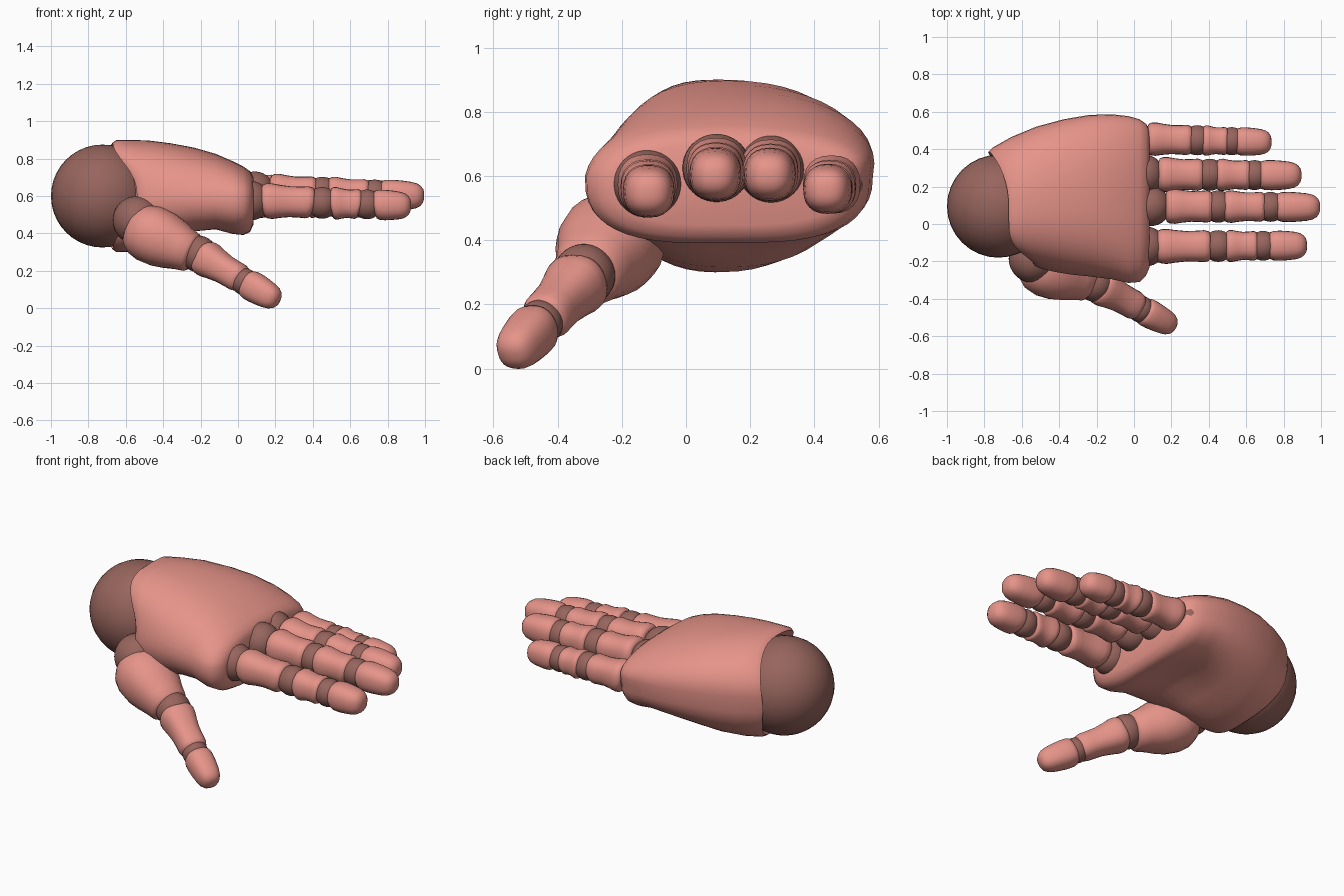
import bpy, bmesh, math
from mathutils import Vector

if "Cube" in bpy.data.objects:
    bpy.data.objects.remove(bpy.data.objects["Cube"])


def material(name, rgb):
    m = bpy.data.materials.new(name)
    m.diffuse_color = (*rgb, 1)
    m.use_nodes = True
    m.node_tree.nodes["Principled BSDF"].inputs["Base Color"].default_value = m.diffuse_color
    return m


SKIN = material("salmon", (0.79, 0.295, 0.25))
JOINT = material("dark_rose", (0.31, 0.13, 0.11))


def loft(name, rings, mat):
    """Skin a list of closed rings and cap both ends."""
    bm = bmesh.new()
    loops = [[bm.verts.new(p) for p in ring] for ring in rings]
    n = len(loops[0])
    for a, b in zip(loops, loops[1:]):
        for i in range(n):
            j = (i + 1) % n
            bm.faces.new((a[i], a[j], b[j], b[i]))
    bm.faces.new(loops[0])
    bm.faces.new(loops[-1])
    bmesh.ops.recalc_face_normals(bm, faces=bm.faces)
    mesh = bpy.data.meshes.new(name)
    bm.to_mesh(mesh)
    bm.free()
    mesh.materials.append(mat)
    ob = bpy.data.objects.new(name, mesh)
    bpy.context.collection.objects.link(ob)
    smooth(ob)


def smooth(ob):
    bpy.ops.object.select_all(action='DESELECT')
    ob.select_set(True)
    bpy.context.view_layer.objects.active = ob
    bpy.ops.object.shade_smooth_by_angle(angle=math.radians(50))


def ball(name, centre, r):
    bpy.ops.mesh.primitive_uv_sphere_add(segments=32, ring_count=20, radius=r, location=centre)
    ob = bpy.context.object
    ob.name = name
    ob.data.materials.append(JOINT)
    smooth(ob)


def spow(v, e):
    return math.copysign(abs(v) ** e, v)


# Profiles: (position along the segment, relative thickness)
PHALANX = [(0, .74), (.03, .92), (.1, 1.01), (.2, 1.03), (.35, .97), (.55, .92),
           (.75, .95), (.88, .99), (.96, .93), (1, .76)]
TIP = [(0, .74), (.04, .92), (.13, 1.01), (.3, 1.04), (.5, 1.02), (.7, .97),
       (.83, .88), (.92, .72), (.975, .5), (1, .24)]
THUMB_BASE = [(0, .5), (.05, .72), (.15, .9), (.3, 1), (.5, 1), (.66, .92),
              (.82, .8), (.95, .73), (1, .6)]


def segment(name, a, b, profile, w0, w1, h0, h1, seg=24, e=0.85, cut=.0, cut_end=True):
    """Loft a profile from a to b; cut bares the joints on the underside."""
    a, b = Vector(a), Vector(b)
    axis = (b - a).normalized()
    side = Vector((0, 0, 1)).cross(axis).normalized()
    up = axis.cross(side)
    rings = []
    for t, k in profile:
        c = a.lerp(b, t)
        w, h = k * (w0 + (w1 - w0) * t), k * (h0 + (h1 - h0) * t)
        slide = cut * (1 - 2 * t if cut_end or t < .5 else 0)
        ring = []
        for i in range(seg):
            q = 2 * math.pi * i / seg
            ring.append(c + side * w * spow(math.cos(q), e) + up * h * spow(math.sin(q), e)
                        + axis * slide * max(0, -math.sin(q)))
        rings.append(ring)
    loft(name, rings, SKIN)


# Wrist ball
ball("wrist_ball", (-0.725, 0.095, 0.60), 0.275)

# Palm: x, y min, y max, z bottom, z top, rear rim slant, underside roundness
SECTIONS = [
    (-.62, -.17, .34, .35, .85, 1.0, 1),
    (-.67, -.21, .38, .315, .885, 1.0, 1),
    (-.65, -.225, .405, .30, .90, .95, 1),
    (-.58, -.24, .46, .30, .90, .7, 1),
    (-.48, -.255, .515, .31, .897, .4, 1),
    (-.36, -.27, .555, .335, .882, .15, .98),
    (-.24, -.28, .578, .365, .86, 0, .92),
    (-.12, -.295, .582, .39, .826, 0, .85),
    (-.03, -.315, .572, .383, .787, 0, .78),
    (.03, -.31, .555, .385, .757, 0, .75),
    (.065, -.275, .53, .405, .732, 0, .75),
    (.082, -.235, .495, .445, .70, 0, .75),
]
rings = []
for x, y0, y1, z0, z1, slant, under in SECTIONS:
    ring = []
    for i in range(48):
        q = 2 * math.pi * i / 48
        c, s = math.cos(q), math.sin(q)
        e = .86 if s > 0 else .93 * under
        y = (y0 + y1) / 2 + (y1 - y0) / 2 * spow(c, e)
        z = .6 + ((z1 - .6) if s > 0 else (.6 - z0)) * spow(s, e)
        px = x + slant * (-.11 * c * c if c > 0 else .13 * c ** 4)
        if s > 0:  # crown leans to the far side
            y += .035 * s * (1 - s) * 2
        else:  # hollow of the palm
            z += .06 * -s * math.exp(-((px + .22) / .17) ** 2 - ((y - .15) / .25) ** 2)
        ring.append((px, y, z))
    rings.append(ring)
loft("palm", rings, SKIN)

# Fingers: knuckle x, segment boundaries, y base/tip, z base/tip, thickness base/tip
FINGERS = {
    "index": (.065, (.12, .41, .49, .66, .72, .925), -.12, -.115, .575, .547, .092, .074),
    "middle": (.09, (.17, .42, .48, .70, .76, .995), .095, .09, .625, .60, .092, .074),
    "ring": (.055, (.13, .37, .44, .62, .67, .895), .265, .26, .62, .60, .092, .074),
    "little": (-.01, (.07, .31, .365, .50, .545, .735), .455, .437, .575, .555, .088, .069),
}
for name, (kx, xs, ya, yb, za, zb, ra, rb) in FINGERS.items():
    def at(x):
        t = (x - xs[0]) / (xs[5] - xs[0])
        return (x, ya + (yb - ya) * t, za + (zb - za) * t), ra + (rb - ra) * t
    ball(name + "_knuckle", (kx, ya, za), .106)
    for k, (label, prof) in enumerate((("lower", PHALANX), ("middle", PHALANX), ("tip", TIP))):
        a, r0 = at(xs[2 * k])
        b, r1 = at(xs[2 * k + 1])
        segment(f"{name}_{label}", a, b, prof, r0, r1, r0 * 1.02, r1,
                cut=.018, cut_end=k < 2)
    for k in (1, 3):
        c, r = at((xs[k] + xs[k + 1]) / 2)
        ball(f"{name}_joint_{k // 2 + 1}", c, r * 1.0)

# Thumb
ball("thumb_base_joint", (-.54, -.185, .47), .13)
segment("thumb_base", (-.57, -.19, .445), (-.235, -.31, .29), THUMB_BASE,
        .17, .15, .16, .145, e=.92)
ball("thumb_joint_1", (-.21, -.318, .29), .098)
segment("thumb_middle", (-.195, -.325, .28), (.025, -.447, .15), PHALANX, .1, .076, .097, .074)
ball("thumb_joint_2", (.035, -.455, .142), .072)
segment("thumb_tip", (.045, -.46, .136), (.215, -.55, .038), TIP, .077, .066, .08, .069)
